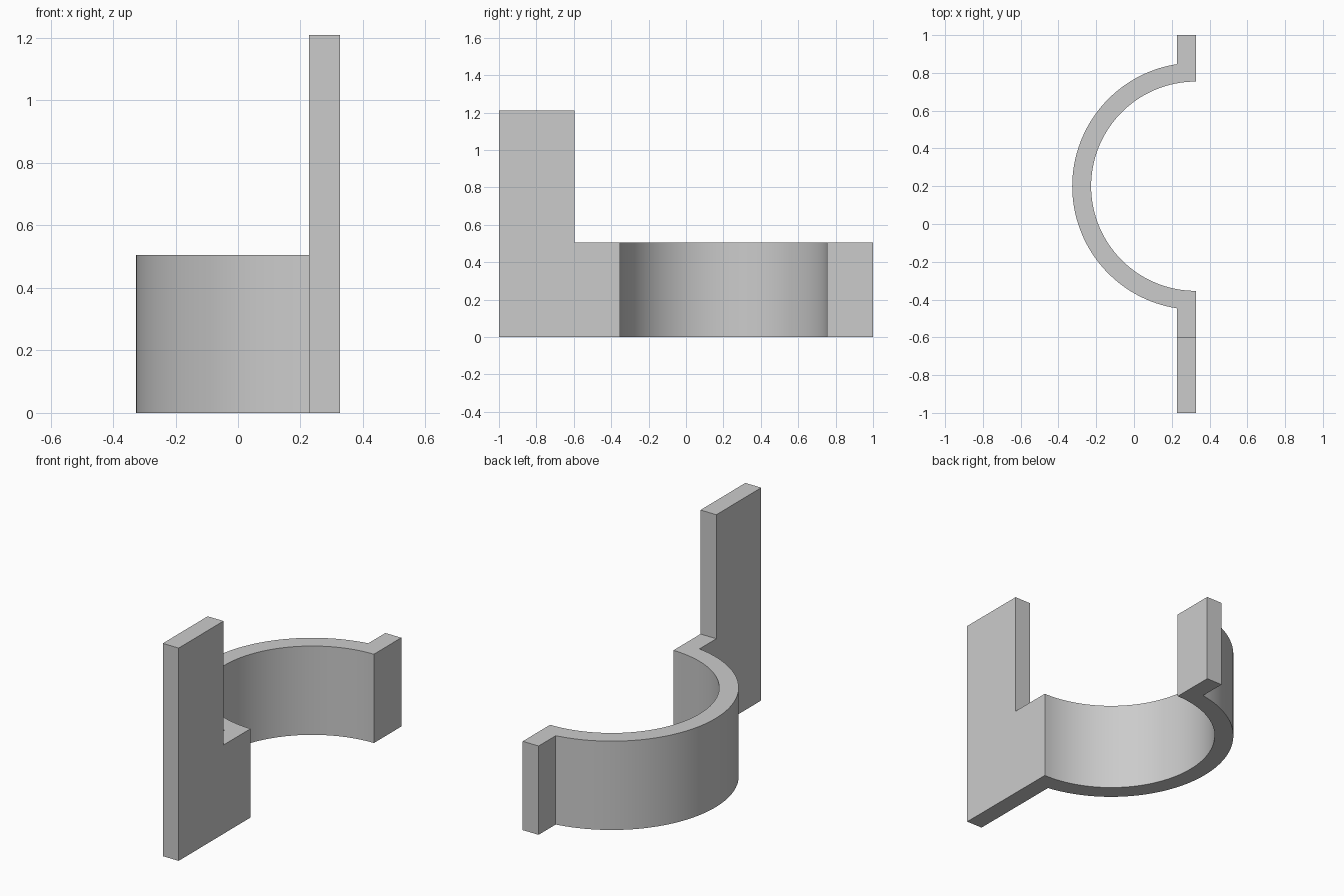
import bpy
import bmesh
from math import sin, cos, asin, pi

cube = bpy.data.objects.get("Cube")
if cube:
    bpy.data.objects.remove(cube, do_unlink=True)

# Main dimensions
X_OUT, THICK = 0.327, 0.1
X_IN = X_OUT - THICK
ARC_Y, R_OUT = 0.2, 0.654
R_IN = R_OUT - THICK
BAND_H, TAB_H, TAB_Y = 0.505, 1.21, -0.597
STEPS = 64


def arc(radius, start, end):
    """Points around the band centre, bulging towards -x."""
    points = []
    for i in range(STEPS + 1):
        a = start + (end - start) * i / STEPS
        points.append((X_OUT - radius * cos(a), ARC_Y + radius * sin(a)))
    return points


# Plan outline: front flange, inner arc, back flange, outer arc
lip = pi / 2 - asin(THICK / R_OUT)
outline = [(X_IN, -1), (X_OUT, -1), (X_OUT, TAB_Y)]
outline += arc(R_IN, -pi / 2, pi / 2)
outline += [(X_OUT, 1), (X_IN, 1)]
outline += arc(R_OUT, lip, -lip)
outline += [(X_IN, TAB_Y)]

bm = bmesh.new()
base = bm.faces.new([bm.verts.new((x, y, 0)) for x, y in outline])


def raise_face(face, height):
    """Extrude a face upward and return the new top face."""
    result = bmesh.ops.extrude_face_region(bm, geom=[face])["geom"]
    for v in result:
        if isinstance(v, bmesh.types.BMVert):
            v.co.z = height
    return next(f for f in result if isinstance(f, bmesh.types.BMFace))


# Half-round band with both flanges
top = raise_face(base, BAND_H)
if base.is_valid is False or not any(f.calc_center_median().z < 0.001 for f in bm.faces):
    bm.faces.new([v for v in reversed(sorted(bm.verts, key=lambda v: v.index)) if v.co.z == 0])

# Tall tab rising from the front flange
ends = [v for v in top.verts if abs(v.co.y - TAB_Y) < 1e-4
        and v.co.x > X_IN - 1e-4]
bmesh.ops.connect_verts(bm, verts=ends)
tab_top = next(f for f in bm.faces
               if all(v.co.z > BAND_H - 1e-4 and v.co.y < TAB_Y + 1e-4 for v in f.verts))
bmesh.ops.delete(bm, geom=[raise_face(tab_top, TAB_H)], context="FACES_ONLY")
rim = [e for e in bm.edges if all(v.co.z > TAB_H - 1e-4 for v in e.verts)]
bmesh.ops.contextual_create(bm, geom=rim)

# Clear any buried face, merge flush side panels, close the bottom
buried = [f for f in bm.faces if all(abs(v.co.z - BAND_H) < 1e-4
                                     and v.co.y < TAB_Y + 1e-4 for v in f.verts)]
bmesh.ops.delete(bm, geom=buried, context="FACES_ONLY")
bmesh.ops.recalc_face_normals(bm, faces=bm.faces)
flush = [e for e in bm.edges if len(e.link_faces) == 2 and e.calc_face_angle() < 0.001]
bmesh.ops.dissolve_edges(bm, edges=flush, use_verts=True)
bmesh.ops.recalc_face_normals(bm, faces=bm.faces)

mesh = bpy.data.meshes.new("half_clamp_bracket")
bm.to_mesh(mesh)
bm.free()
bracket = bpy.data.objects.new("half_clamp_bracket", mesh)
bpy.context.collection.objects.link(bracket)

# Single plain grey
grey = bpy.data.materials.new("light_grey")
grey.use_nodes = True
colour = (0.6, 0.6, 0.6, 1)
grey.diffuse_color = colour
grey.node_tree.nodes["Principled BSDF"].inputs["Base Color"].default_value = colour
mesh.materials.append(grey)

bpy.context.view_layer.objects.active = bracket
bracket.select_set(True)
bpy.ops.object.shade_smooth_by_angle()
